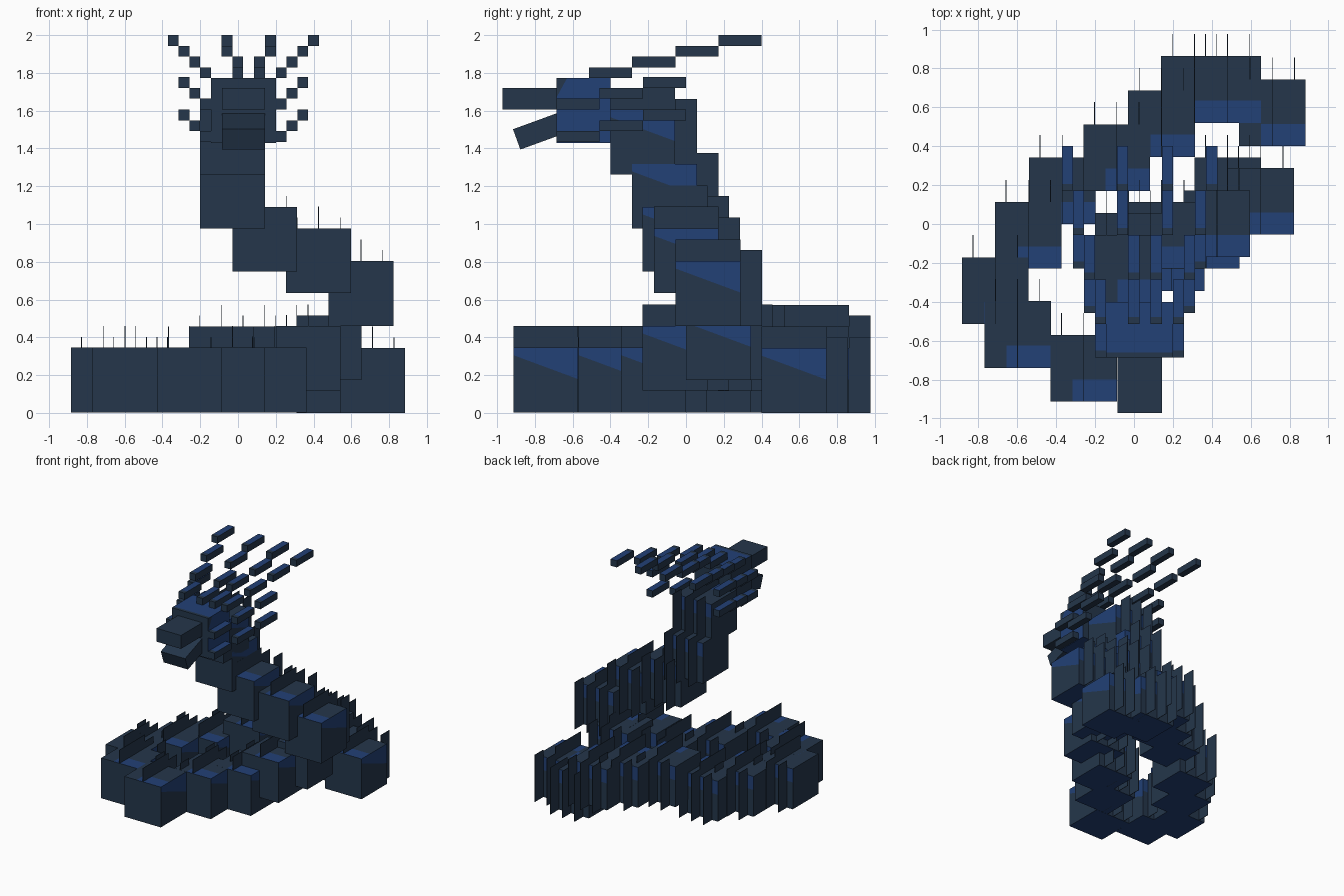
import bpy, bmesh, math
from mathutils import Vector, Matrix

cube = bpy.data.objects.get("Cube")
if cube:
    bpy.data.objects.remove(cube)

U = 2 / 35          # one block unit
S = 6 * U           # body segment size


def material(name, rgb):
    m = bpy.data.materials.new(name)
    m.use_nodes = True
    m.diffuse_color = (*rgb, 1)
    m.node_tree.nodes["Principled BSDF"].inputs["Base Color"].default_value = (*rgb, 1)
    return m


SLATE = material("dark slate", (0.018, 0.037, 0.070))
BLUE = material("deep blue", (0.016, 0.052, 0.180))


def add_box(bm, lo, hi):
    """Axis-aligned box between two corners."""
    lo, hi = Vector(lo), Vector(hi)
    size, mid = hi - lo, (lo + hi) / 2
    mat = Matrix.Translation(mid) @ Matrix.Diagonal((*size, 1))
    bmesh.ops.create_cube(bm, size=1, matrix=mat)


def cut(bm, direction, point, normal):
    """Cut only the faces that look along a direction."""
    bm.normal_update()
    d = Vector(direction)
    faces = [f for f in bm.faces if f.normal.dot(d) > 0.9]
    geom = set(faces)
    for f in faces:
        geom.update(f.edges)
        geom.update(f.verts)
    bmesh.ops.bisect_plane(bm, geom=list(geom), plane_co=point, plane_no=normal)


def paint(bm, rule):
    bm.normal_update()
    for f in bm.faces:
        f.material_index = 1 if rule(f.normal, f.calc_center_median()) else 0


def finish(name, bm):
    me = bpy.data.meshes.new(name)
    bm.to_mesh(me)
    bm.free()
    me.materials.append(SLATE)
    me.materials.append(BLUE)
    ob = bpy.data.objects.new(name, me)
    bpy.context.collection.objects.link(ob)
    return ob


def segment(name, x, y, z):
    """Cube body segment with painted scales, a back crest and rear fins."""
    x2, y2, z2 = x + S, y + S, z + S
    bm = bmesh.new()
    add_box(bm, (x, y, z), (x2, y2, z2))
    slope = Vector((0, 0.37, 1)).normalized()
    cut(bm, (1, 0, 0), (x2, y, z2 - 0.04), slope)
    cut(bm, (0, 0, 1), (x, y + 2 * U, z2), (0, 1, 0))
    cut(bm, (0, 0, 1), (x + 2 * U, y, z2), (1, 0, 0))
    cut(bm, (0, 1, 0), (x, y2, z2 - 2 * U), (0, 0, 1))

    def rule(n, c):
        if n.x > 0.9:
            return (c - Vector((x2, y, z2 - 0.04))).dot(slope) > 0
        if n.y > 0.9:
            return c.z > z2 - 2 * U
        if n.z > 0.9:
            return c.x > x + 2 * U and c.y < y + 2 * U
        return n.z < -0.9
    paint(bm, rule)
    finish(name, bm)

    t, cx = 0.002, x + S / 2
    bm = bmesh.new()
    add_box(bm, (cx - t, y, z2), (cx + t, y2, z2 + 2 * U))
    for dx in (-2 * U, 0, 2 * U):
        add_box(bm, (cx + dx - t, y2, z), (cx + dx + t, y2 + 2 * U, z2 + U))
    finish(name + "_fins", bm)


# Coiled body, tail tip to neck: low corner of each segment
path = [
    (0.54, 0.40, 0), (0.31, 0.52, 0), (0.14, 0.52, 0.114), (-0.03, 0.345, 0.114),
    (-0.26, 0.17, 0.114), (-0.54, 0.0, 0), (-0.715, -0.23, 0), (-0.885, -0.515, 0),
    (-0.77, -0.74, 0), (-0.43, -0.914, 0), (-0.20, -0.57, 0), (0.02, -0.345, 0),
    (0.20, -0.23, 0.114), (0.31, 0.0, 0.17), (0.48, -0.055, 0.457),
    (0.255, -0.17, 0.63), (-0.03, -0.23, 0.743), (-0.20, -0.285, 0.97),
    (-0.20, -0.40, 1.257),
]
for i, (x, y, z) in enumerate(path):
    # tiny lift keeps overlapping tops from flickering
    segment(f"body_segment_{i + 1}", x, y, z + 0.0003 * i)

# Head
bm = bmesh.new()
add_box(bm, (-0.143, -0.686, 1.43), (0.20, -0.40, 1.772))
corner, diag = Vector((0.20, -0.63, 1.772)), Vector((0, 0.11, -0.06)).normalized()
cut(bm, (1, 0, 0), corner, diag)
cut(bm, (0, 0, 1), (0, -0.66, 1.772), (0, 1, 0))
paint(bm, lambda n, c: (n.x > 0.9 and (c - corner).dot(diag) > 0)
      or (n.z > 0.9 and c.y > -0.66) or n.z < -0.9)
finish("head", bm)

# Snout and open lower jaw
bm = bmesh.new()
add_box(bm, (-0.086, -0.971, 1.606), (0.143, -0.686, 1.72))
finish("upper_snout", bm)
bm = bmesh.new()
add_box(bm, (-0.1145, -0.143, -U), (0.1145, 0.143, U))
jaw = finish("lower_jaw", bm)
jaw.location = (0.0285, -0.762, 1.497)
jaw.rotation_euler.x = math.radians(20)


def strand(name, xs, y, z):
    """Chain of short rods stepping back and up from the head."""
    for i, x in enumerate(xs):
        ya, za = y + 4 * U * i, z + U * i
        bm = bmesh.new()
        add_box(bm, (x, ya, za), (x + U, ya + 4 * U, za + U))
        cut(bm, (0, 0, 1), (x, ya + 0.035, za + U), (0, 1, 0))
        paint(bm, lambda n, c: n.z > 0.9 and c.y > ya + 0.035)
        finish(f"{name}_{i + 1}", bm)


# Mane: two inner strands, then mirrored outer strands
strand("mane_inner_right", [-0.03, -0.03, -0.087, -0.087], -0.514, 1.772)
strand("mane_inner_left", [0.086, 0.086, 0.143, 0.143], -0.514, 1.772)
for side, start, step in (("right", -0.20, -U), ("left", 0.20, U)):
    for row, count, y, z in (("top", 4, -0.514, 1.772),
                             ("middle", 3, -0.686, 1.606),
                             ("low", 3, -0.686, 1.434)):
        strand(f"mane_{row}_{side}", [start + step * i for i in range(count)], y, z)
